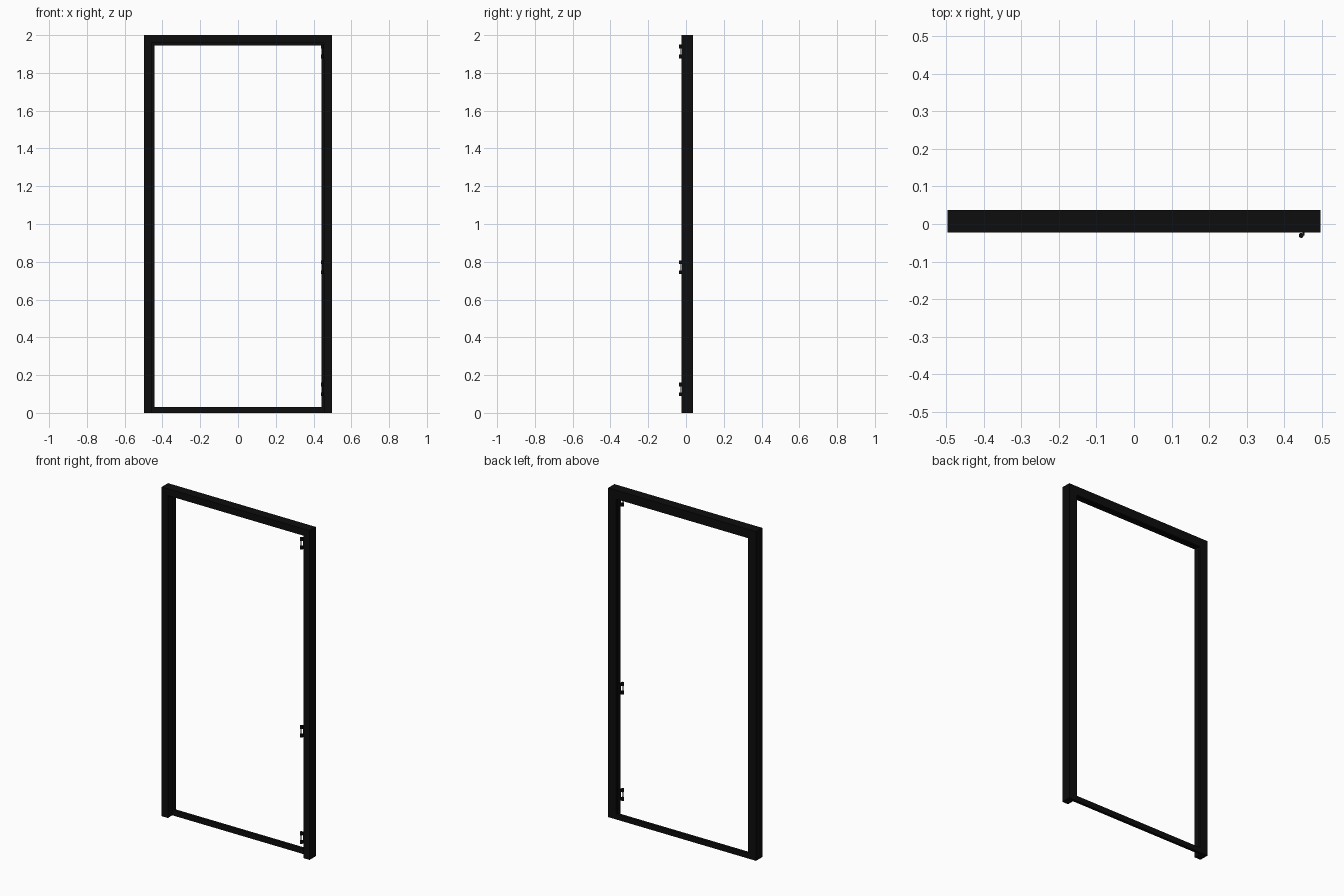
import bpy, bmesh

if "Cube" in bpy.data.objects:
    bpy.data.objects.remove(bpy.data.objects["Cube"])

W, H = 0.497, 2.0                 # half width and height
FRONT, STOP, BACK = -0.0225, 0.02, 0.0375

black = bpy.data.materials.new("black_paint")
black.diffuse_color = (0.004, 0.004, 0.004, 1)
black.use_nodes = True
black.node_tree.nodes["Principled BSDF"].inputs["Base Color"].default_value = black.diffuse_color


def finish(bm, name):
    bmesh.ops.recalc_face_normals(bm, faces=bm.faces)
    me = bpy.data.meshes.new(name)
    bm.to_mesh(me)
    bm.free()
    me.materials.append(black)
    ob = bpy.data.objects.new(name, me)
    bpy.context.collection.objects.link(ob)
    return ob


def add_box(bm, lo, hi):
    vs = bmesh.ops.create_cube(bm, size=1)["verts"]
    for v in vs:
        v.co = [lo[i] + (v.co[i] + 0.5) * (hi[i] - lo[i]) for i in range(3)]


def add_cylinder(bm, x, y, z0, z1, r):
    vs = bmesh.ops.create_cone(bm, cap_ends=True, segments=16, radius1=r,
                               radius2=r, depth=z1 - z0)["verts"]
    bmesh.ops.translate(bm, verts=vs, vec=(x, y, (z0 + z1) / 2))


# Jambs and head: rebated profile (inset, y) swept round three sides with mitres
profile = [(0, FRONT), (0.0415, FRONT), (0.0415, STOP),
           (0.054, STOP), (0.054, BACK), (0, BACK)]
bm = bmesh.new()
rings = []
for side, top in ((-1, False), (-1, True), (1, True), (1, False)):
    rings.append([bm.verts.new((side * (W - u), y, H - u if top else 0))
                  for u, y in profile])
n = len(profile)
for a, b in zip(rings, rings[1:]):
    for i in range(n):
        j = (i + 1) % n
        bm.faces.new((a[i], a[j], b[j], b[i]))
bm.faces.new(rings[0])
bm.faces.new(rings[-1])
finish(bm, "door_frame")

# Sill between the stops
bm = bmesh.new()
add_box(bm, (-W + 0.054, STOP, 0), (W - 0.054, BACK, 0.032))
finish(bm, "sill")

# Frame halves of the hinges: leaf in the rebate, two knuckles and a pin
for name, z in (("lower", 0.125), ("middle", 0.771), ("upper", 1.913)):
    px, py, h = 0.4455, -0.0305, 0.036
    bm = bmesh.new()
    add_box(bm, (0.453, FRONT, z - h), (0.456, 0.012, z + h))
    add_cylinder(bm, px, py, z - h, z + h, 0.0025)
    for s in (-1, 1):
        z0, z1 = sorted((z + s * h, z + s * 0.016))
        add_cylinder(bm, px, py, z0, z1, 0.0065)
        add_box(bm, (0.4485, py, z0), (0.4545, FRONT + 0.001, z1))
    hinge = finish(bm, name + "_hinge")
    bpy.ops.object.select_all(action='DESELECT')
    hinge.select_set(True)
    bpy.context.view_layer.objects.active = hinge
    bpy.ops.object.shade_smooth_by_angle()
